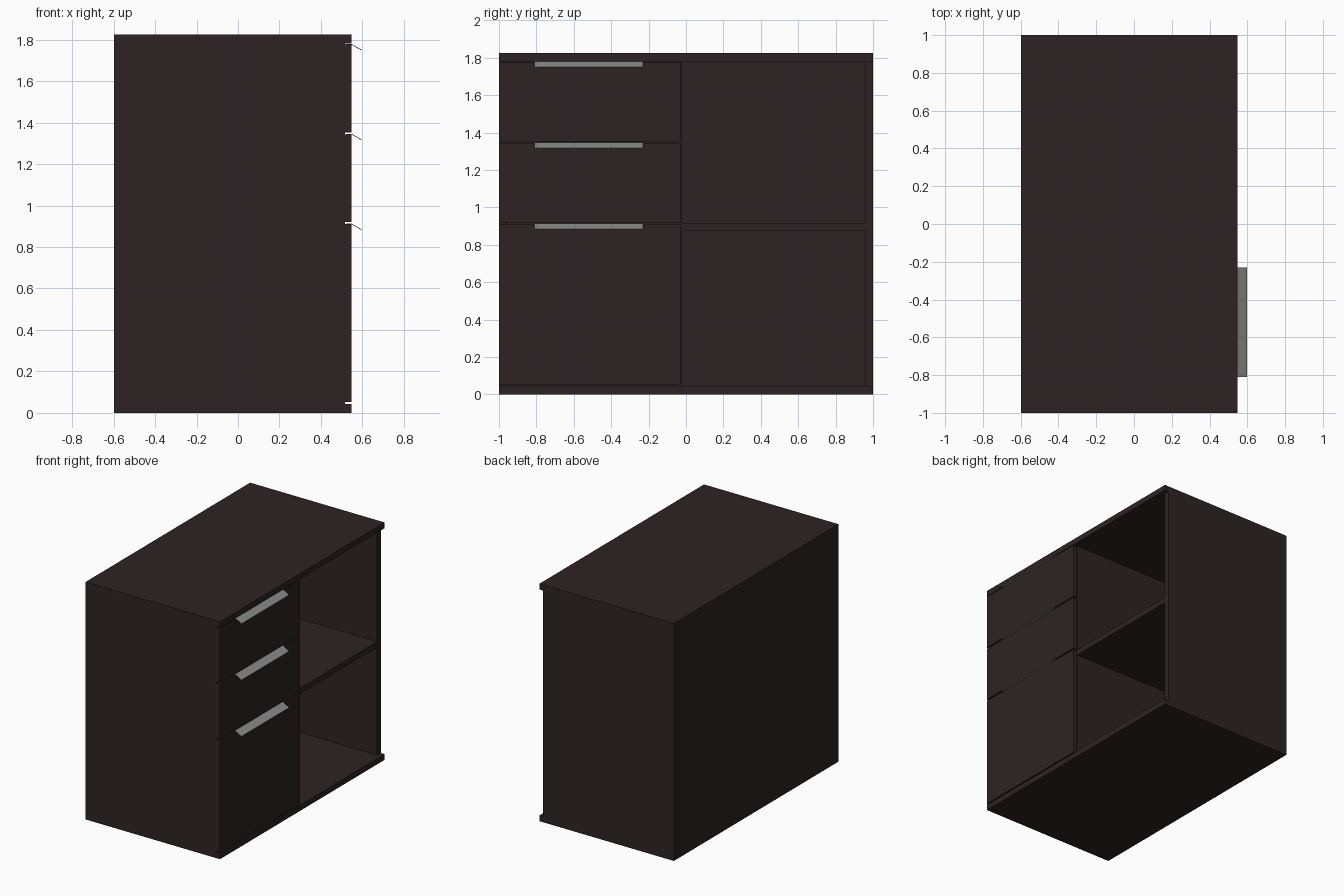
import bpy, bmesh

if "Cube" in bpy.data.objects:
    bpy.data.objects.remove(bpy.data.objects["Cube"])


def material(name, rgb):
    m = bpy.data.materials.new(name)
    m.diffuse_color = (*rgb, 1.0)
    m.use_nodes = True
    m.node_tree.nodes["Principled BSDF"].inputs["Base Color"].default_value = m.diffuse_color
    return m


WOOD = material("dark_brown_wood", (0.027, 0.0175, 0.017))
METAL = material("grey_metal", (0.25, 0.26, 0.25))


def finish(name, bm, mat):
    bmesh.ops.recalc_face_normals(bm, faces=bm.faces)
    me = bpy.data.meshes.new(name)
    bm.to_mesh(me)
    bm.free()
    me.materials.append(mat)
    ob = bpy.data.objects.new(name, me)
    bpy.context.collection.objects.link(ob)
    return ob


def box(name, x, y, z, mat=WOOD):
    bm = bmesh.new()
    bmesh.ops.create_cube(bm, size=1)
    for v in bm.verts:
        v.co = [lo + (hi - lo) * (c + 0.5) for c, (lo, hi) in zip(v.co, (x, y, z))]
    return finish(name, bm, mat)


def prism(name, profile, y0, y1, mat):
    """Extrude an x-z profile along y."""
    bm = bmesh.new()
    face = bm.faces.new([bm.verts.new((x, y0, z)) for x, z in profile])
    ext = bmesh.ops.extrude_face_region(bm, geom=[face])
    verts = [g for g in ext["geom"] if isinstance(g, bmesh.types.BMVert)]
    bmesh.ops.translate(bm, verts=verts, vec=(0, y1 - y0, 0))
    return finish(name, bm, mat)


BACK, CARCASS, FRONT = -0.597, 0.515, 0.547
T = 0.044            # board thickness
H = 1.825            # total height

# carcass: top and bottom boards overhang the sides at the open face
box("bottom_board", (BACK, FRONT), (-1, 1), (0, T))
box("top_board", (BACK, FRONT), (-1, 1), (H - T, H))
inner = (T, H - T)
box("drawer_side_panel", (BACK, CARCASS), (-1, -1 + T), inner)
box("shelf_side_panel", (BACK, CARCASS), (1 - T, 1), inner)
box("divider", (BACK + 0.03, CARCASS), (-0.025 - T, -0.025), inner)
box("back_panel", (BACK, BACK + 0.03), (-1 + T, 1 - T), inner)
box("shelf", (BACK + 0.03, CARCASS), (-0.025, 1 - T), (0.873, 0.917))

# drawer fronts, each with an angled metal pull hooked over its top edge
for label, z0, z1 in (("bottom", 0.053, 0.910),
                      ("middle", 0.920, 1.343),
                      ("top", 1.353, 1.776)):
    box(f"{label}_drawer_front", (CARCASS, FRONT), (-1, -0.03), (z0, z1))
    t = 0.003
    prism(f"{label}_drawer_handle",
          [(CARCASS + 0.005, z1), (FRONT, z1), (0.595, z1 - 0.028),
           (0.597, z1 - 0.025), (FRONT + 0.001, z1 + t), (CARCASS + 0.005, z1 + t)],
          -0.81, -0.23, METAL)
